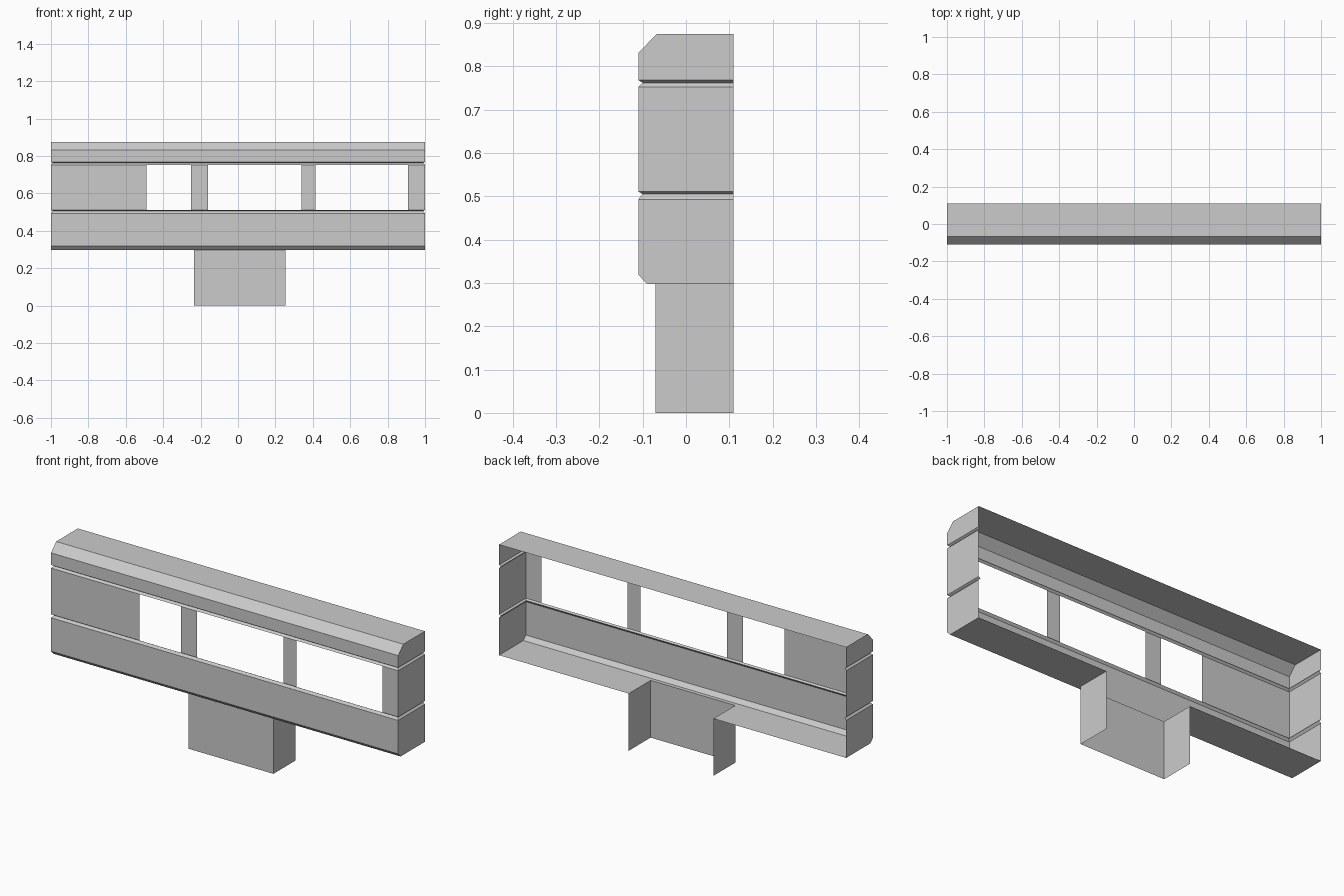
import bpy

if "Cube" in bpy.data.objects:
    bpy.data.objects.remove(bpy.data.objects["Cube"])

BACK = 0.11
FRONT = -0.11


def make_object(name, verts, faces):
    mesh = bpy.data.meshes.new(name)
    mesh.from_pydata(verts, [], faces)
    obj = bpy.data.objects.new(name, mesh)
    bpy.context.collection.objects.link(obj)
    return obj


def wrap_shell(name, rows, skip_front=(), cap=False):
    """Stack open-backed U sections; each row is (z, front y, left x, right x)."""
    verts, faces = [], []
    for z, y, x0, x1 in rows:
        verts += [(x0, BACK, z), (x0, y, z), (x1, y, z), (x1, BACK, z)]
    for r in range(len(rows) - 1):
        for i in range(3):
            if i == 1 and r in skip_front:
                continue
            a = r * 4 + i
            faces.append((a, a + 1, a + 5, a + 4))
    if cap:
        n = len(verts)
        faces.append((n - 4, n - 3, n - 2, n - 1))
    return make_object(name, verts, faces)


# Sign housing: chamfered top and bottom, grooves wrapping front and ends
G = 0.01
housing = [
    (0.298, -0.09, -1, 1),
    (0.319, FRONT, -1, 1),
    (0.493, FRONT, -1, 1),
    (0.505, FRONT + G, -1 + G, 1 - G),
    (0.511, FRONT, -1, 1),
    (0.752, FRONT, -1, 1),
    (0.762, FRONT + G, -1 + G, 1 - G),
    (0.768, FRONT, -1, 1),
    (0.831, FRONT, -1, 1),
    (0.874, -0.068, -1, 1),
]
wrap_shell("housing", housing, skip_front={4}, cap=True)

# Front panels standing between the window openings
for k, (x0, x1) in enumerate([(-1, -0.49), (-0.25, -0.16), (0.34, 0.415), (0.91, 1)]):
    make_object(f"window_panel_{k + 1}",
                [(x0, FRONT, 0.511), (x1, FRONT, 0.511), (x1, FRONT, 0.752), (x0, FRONT, 0.752)],
                [(0, 1, 2, 3)])

# Underside, left open above the pedestal
L, R, PF = -0.235, 0.253, -0.07
for name, x0, x1, y0, y1 in [("underside_left", -1, L, -0.09, BACK),
                             ("underside_right", R, 1, -0.09, BACK),
                             ("underside_lip", L, R, -0.09, PF)]:
    z = 0.298
    make_object(name, [(x0, y0, z), (x0, y1, z), (x1, y1, z), (x1, y0, z)], [(0, 1, 2, 3)])

# Pedestal: three walls, open at back and bottom
wrap_shell("pedestal", [(0, PF, L, R), (0.298, PF, L, R)])
